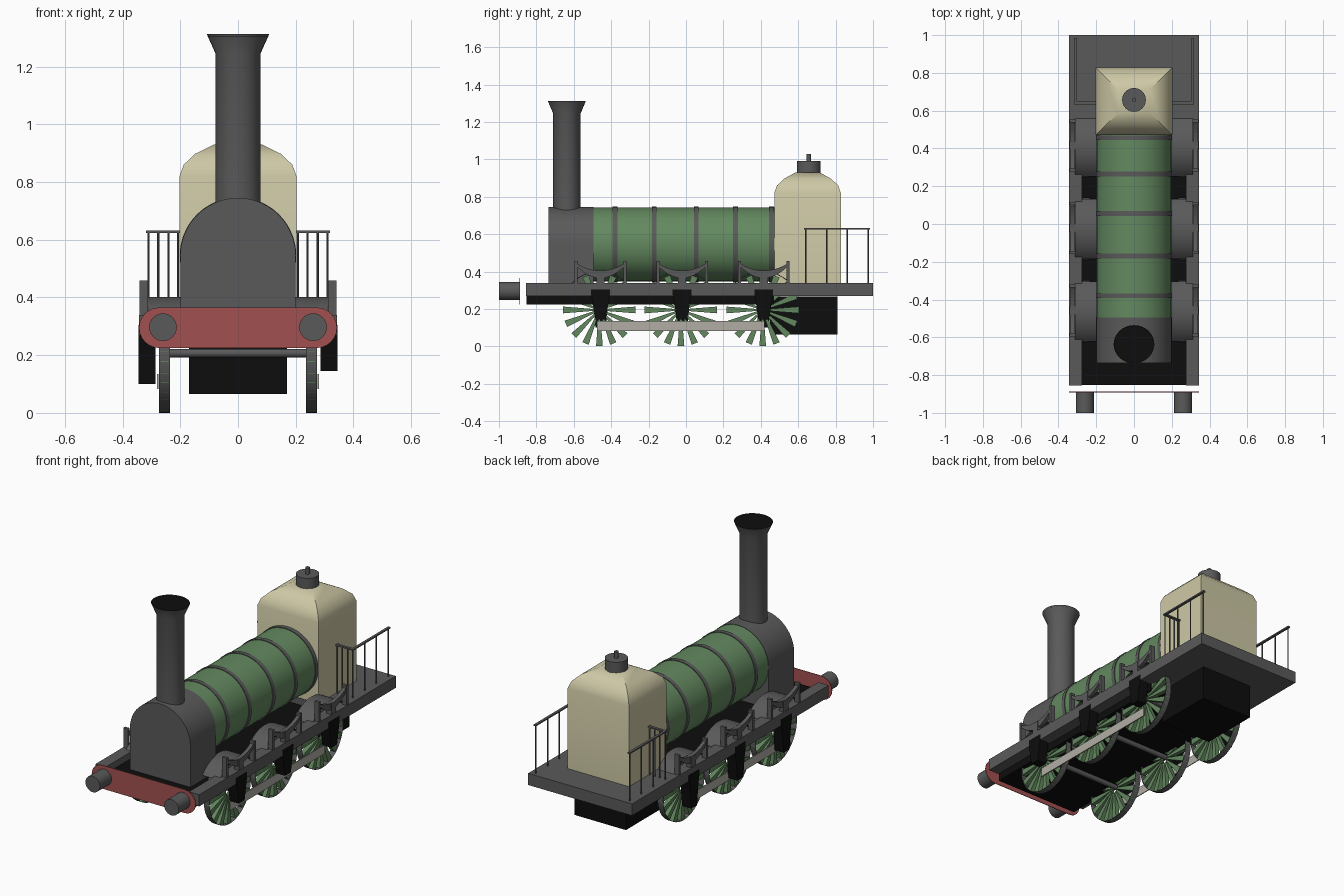
import bpy, bmesh, math
from mathutils import Matrix, Vector

if "Cube" in bpy.data.objects:
    bpy.data.objects.remove(bpy.data.objects["Cube"])


def mat(name, r, g, b):
    m = bpy.data.materials.new(name)
    m.diffuse_color = (r, g, b, 1)
    m.use_nodes = True
    m.node_tree.nodes["Principled BSDF"].inputs["Base Color"].default_value = m.diffuse_color
    return m


GREY = mat("iron grey", 0.102, 0.102, 0.102)
BLACK = mat("soot black", 0.004, 0.004, 0.004)
GREEN = mat("boiler green", 0.125, 0.25, 0.115)
CREAM = mat("cream", 0.61, 0.575, 0.375)
RED = mat("beam red", 0.36, 0.08, 0.08)
STEEL = mat("pale steel", 0.44, 0.42, 0.375)


def finish(name, bm, m, smooth=False, normals=True):
    if normals:
        bmesh.ops.recalc_face_normals(bm, faces=bm.faces)
    me = bpy.data.meshes.new(name)
    bm.to_mesh(me)
    bm.free()
    me.materials.append(m)
    ob = bpy.data.objects.new(name, me)
    bpy.context.collection.objects.link(ob)
    if smooth:
        bpy.context.view_layer.objects.active = ob
        ob.select_set(True)
        bpy.ops.object.shade_smooth_by_angle(angle=math.radians(35))
        ob.select_set(False)
    return ob


def add_box(bm, x0, x1, y0, y1, z0, z1):
    mtx = Matrix.Translation(((x0 + x1) / 2, (y0 + y1) / 2, (z0 + z1) / 2))
    mtx = mtx @ Matrix.Diagonal((abs(x1 - x0), abs(y1 - y0), abs(z1 - z0), 1))
    bmesh.ops.create_cube(bm, size=1, matrix=mtx)


def box(name, m, *dims):
    bm = bmesh.new()
    add_box(bm, *dims)
    return finish(name, bm, m)


def add_tube(bm, a, b, r, n=24, r2=None, caps=True):
    a, b = Vector(a), Vector(b)
    d = b - a
    mtx = Matrix.Translation((a + b) / 2) @ d.to_track_quat('Z', 'Y').to_matrix().to_4x4()
    bmesh.ops.create_cone(bm, cap_ends=caps, segments=n, radius1=r,
                          radius2=r if r2 is None else r2, depth=d.length, matrix=mtx)


def tube(name, m, a, b, r, n=24):
    bm = bmesh.new()
    add_tube(bm, a, b, r, n)
    return finish(name, bm, m, True)


def add_prism(bm, pts, axis, lo, hi):
    """Extrude an outline: (y, z) points along x, or (x, z) points along y."""
    co = (lambda p, t: (t, p[0], p[1])) if axis == 'X' else (lambda p, t: (p[0], t, p[1]))
    lower = [bm.verts.new(co(p, lo)) for p in pts]
    upper = [bm.verts.new(co(p, hi)) for p in pts]
    bm.faces.new(lower)
    bm.faces.new(upper[::-1])
    for i in range(len(pts)):
        j = (i + 1) % len(pts)
        bm.faces.new((lower[i], lower[j], upper[j], upper[i]))


def arc(cx, cz, r, a0, a1, n):
    angles = [math.radians(a0 + (a1 - a0) * i / n) for i in range(n + 1)]
    return [(cx + r * math.cos(a), cz + r * math.sin(a)) for a in angles]


# Chassis
box("rear_platform", GREY, -0.343, 0.343, 0.47, 1.0, 0.27, 0.34)
box("black_deck", BLACK, -0.275, 0.275, -0.853, 0.47, 0.225, 0.3)
box("ash_pan", BLACK, -0.17, 0.17, 0.45, 0.81, 0.065, 0.268)
for s in (-1, 1):
    box("side_frame", GREY, s * 0.275, s * 0.343, -0.856, 0.47, 0.27, 0.34)

# Buffer beam and buffers
bm = bmesh.new()
add_prism(bm, arc(0.273, 0.295, 0.07, -90, 90, 12) + arc(-0.273, 0.295, 0.07, 90, 270, 12),
          'Y', -0.891, -0.887)
finish("buffer_beam", bm, RED)
for s in (-1, 1):
    tube("buffer", GREY, (s * 0.26, -1, 0.297), (s * 0.26, -0.89, 0.297), 0.048)

# Boiler, bands and smokebox
tube("boiler", GREEN, (0, -0.5, 0.545), (0, 0.48, 0.545), 0.198, 40)
for y in (-0.38, -0.17, 0.055, 0.265, 0.457):
    tube("boiler_band", GREY, (0, y - 0.0125, 0.545), (0, y + 0.0125, 0.545), 0.202, 40)
bm = bmesh.new()
add_prism(bm, [(-0.2, 0.29), (0.2, 0.29)] + arc(0, 0.545, 0.2, 0, 180, 24), 'Y', -0.735, -0.495)
finish("smokebox", bm, GREY, True)

# Chimney with flared top, slightly oval
bm = bmesh.new()
add_tube(bm, (0, 0, 0.69), (0, 0, 1.245), 0.078, 32, caps=False)
add_tube(bm, (0, 0, 1.245), (0, 0, 1.312), 0.078, 32, 0.108, caps=False)
bmesh.ops.remove_doubles(bm, verts=bm.verts, dist=0.0005)
bmesh.ops.scale(bm, vec=(1, 0.94, 1), verts=bm.verts)
bmesh.ops.translate(bm, vec=(0, -0.637, 0), verts=bm.verts)
finish("chimney", bm, GREY, True)
bm = bmesh.new()
add_tube(bm, (0, 0, 1.305), (0, 0, 1.310), 0.105, 32)
bmesh.ops.scale(bm, vec=(1, 0.94, 1), verts=bm.verts)
bmesh.ops.translate(bm, vec=(0, -0.637, 0), verts=bm.verts)
finish("chimney_mouth", bm, BLACK)

# Firebox with domed hip roof, as stacked rectangles (half x, half y, z)
bm = bmesh.new()
rings = []
for hx, hy, z in ((0.203, 0.178, 0.335), (0.203, 0.178, 0.82), (0.188, 0.164, 0.86),
                  (0.15, 0.125, 0.897), (0.083, 0.065, 0.93)):
    rings.append([bm.verts.new((sx * hx, 0.65 + sy * hy, z))
                  for sx, sy in ((-1, -1), (1, -1), (1, 1), (-1, 1))])
for a, b in zip(rings, rings[1:]):
    for i in range(4):
        j = (i + 1) % 4
        bm.faces.new((a[i], a[j], b[j], b[i]))
bm.faces.new(rings[0])
bm.faces.new(rings[-1])
finish("firebox", bm, CREAM, True)
tube("valve_base", GREY, (0, 0.657, 0.92), (0, 0.657, 0.992), 0.063)
tube("valve_stem", GREY, (0, 0.657, 0.99), (0, 0.657, 1.03), 0.012, 12)

# Running gear, repeated for three axles
R, CZ = 0.195, 0.195
for y in (-0.463, -0.027, 0.41):
    tube("axle", GREY, (-0.27, y, 0.207), (0.27, y, 0.207), 0.015, 12)
    for s in (-1, 1):
        bm = bmesh.new()
        add_tube(bm, (s * 0.235, y, CZ), (s * 0.273, y, CZ), R, 48, caps=False)
        finish("wheel_rim", bm, GREY, True)
        # wedge spokes that widen towards the rim
        bm = bmesh.new()
        for k in range(16):
            a = math.radians(k * 22.5)
            u, v = (math.cos(a), math.sin(a)), (-math.sin(a), math.cos(a))
            pts = [(y + u[0] * r + v[0] * w, CZ + u[1] * r + v[1] * w)
                   for r, w in ((0.03, -0.005), (0.194, -0.018), (0.194, 0.018), (0.03, 0.005))]
            add_prism(bm, pts, 'X', s * 0.241, s * 0.267)
        finish("wheel_spokes", bm, GREEN)
        # thin curved splasher over the wheel
        bm = bmesh.new()
        add_prism(bm, arc(y, CZ, 0.207, 40, 140, 16) + arc(y, CZ, 0.203, 140, 40, 16),
                  'X', s * 0.195, s * 0.313)
        finish("splasher", bm, GREY, True)
        # tapered axle box
        c, low = y + 0.006, 0.145 if s > 0 else 0.10
        bm = bmesh.new()
        add_prism(bm, [(c - 0.05, 0.305), (c - 0.05, 0.275), (c - 0.04, 0.22), (c - 0.027, low),
                       (c + 0.027, low), (c + 0.04, 0.22), (c + 0.05, 0.275), (c + 0.05, 0.305)],
                  'X', s * 0.285, s * 0.345)
        finish("axle_box", bm, BLACK)
        # leaf spring, thick in the middle, with hangers
        bm = bmesh.new()
        t = [i / 6 - 1 for i in range(13)]
        top = [(c + 0.13 * i, 0.405 + 0.04 * i * i) for i in t]
        bot = [(c + 0.13 * i, 0.365 + 0.065 * i * i) for i in reversed(t)]
        add_prism(bm, top + bot, 'X', s * 0.315, s * 0.337)
        add_box(bm, s * 0.31, s * 0.341, c - 0.022, c + 0.022, 0.335, 0.405)
        for e in (-1, 1):
            add_box(bm, s * 0.311, s * 0.341, c + e * 0.13 - 0.008, c + e * 0.13 + 0.008, 0.335, 0.458)
        finish("leaf_spring", bm, GREY)

# Coupling rods
for s in (-1, 1):
    box("coupling_rod", STEEL, s * 0.276, s * 0.281, -0.475, 0.42, 0.083, 0.135)

# Platform railings
for s in (-1, 1):
    bm = bmesh.new()
    posts = [(0.31, y) for y in (0.64, 0.752, 0.863, 0.975)] + [(x, 0.64) for x in (0.276, 0.241, 0.208)]
    for x, y in posts:
        add_tube(bm, (s * x, y, 0.335), (s * x, y, 0.628), 0.004, 8)
    add_box(bm, s * 0.303, s * 0.318, 0.632, 0.985, 0.624, 0.632)
    add_box(bm, s * 0.2, s * 0.318, 0.632, 0.648, 0.624, 0.632)
    finish("railing", bm, GREY)
